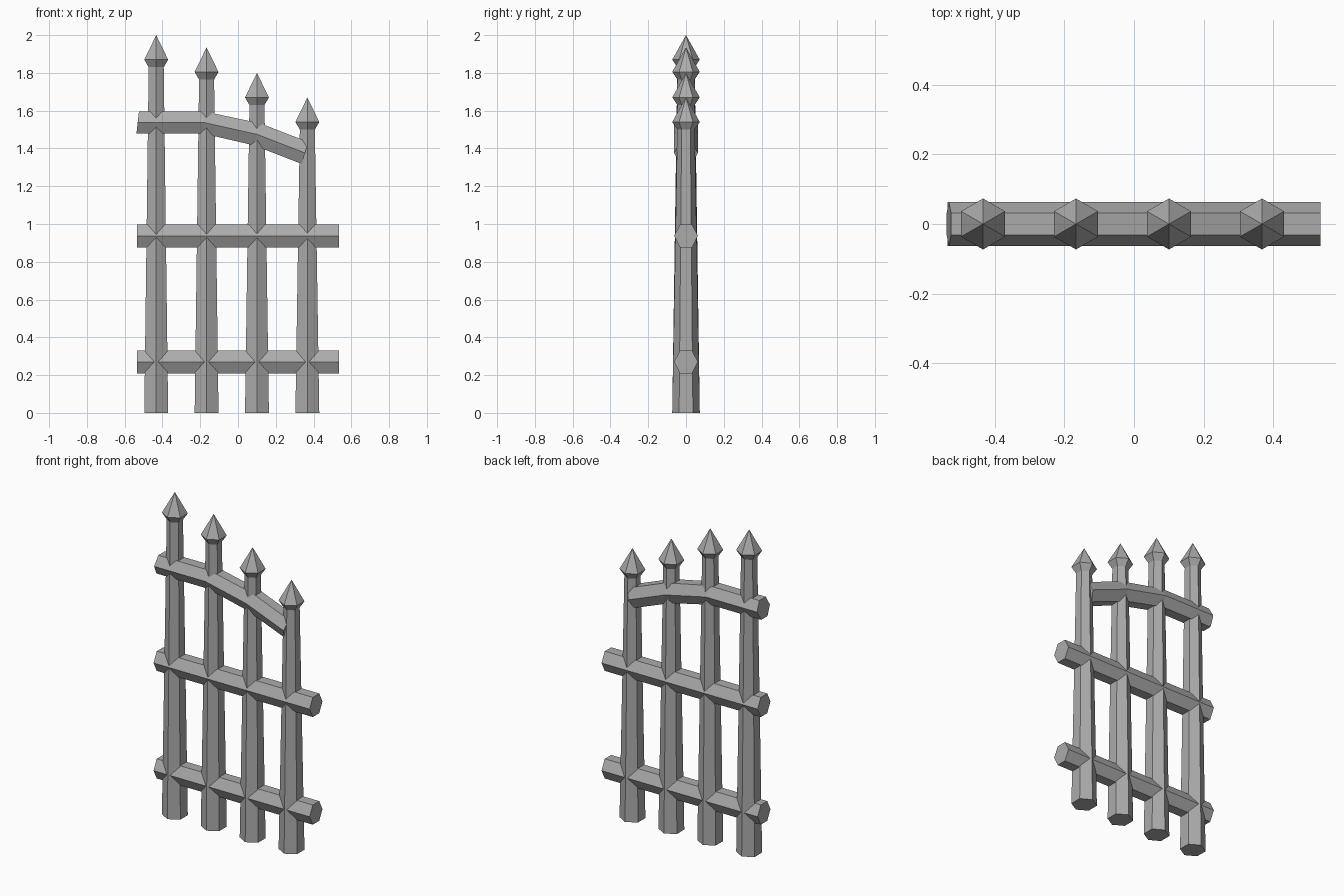
import bpy, bmesh, math

if "Cube" in bpy.data.objects:
    bpy.data.objects.remove(bpy.data.objects["Cube"], do_unlink=True)

iron = bpy.data.materials.new("grey_iron")
iron.use_nodes = True
GREY = (0.41, 0.41, 0.41, 1)
iron.diffuse_color = GREY
iron.node_tree.nodes["Principled BSDF"].inputs["Base Color"].default_value = GREY


def skin(name, rings, apex=None):
    """Bridge a list of rings; close the ends with a cap or a point."""
    bm = bmesh.new()
    loops = [[bm.verts.new(p) for p in ring] for ring in rings]
    n = len(loops[0])
    for a, b in zip(loops, loops[1:]):
        for i in range(n):
            j = (i + 1) % n
            bm.faces.new((a[i], a[j], b[j], b[i]))
    bm.faces.new(loops[0])
    if apex:
        tip = bm.verts.new(apex)
        for i in range(n):
            bm.faces.new((loops[-1][i], loops[-1][(i + 1) % n], tip))
    else:
        bm.faces.new(loops[-1])
    bmesh.ops.recalc_face_normals(bm, faces=bm.faces)
    mesh = bpy.data.meshes.new(name)
    bm.to_mesh(mesh)
    bm.free()
    mesh.materials.append(iron)
    obj = bpy.data.objects.new(name, mesh)
    bpy.context.collection.objects.link(obj)


HEX = [(math.cos(k * math.pi / 3), math.sin(k * math.pi / 3)) for k in range(6)]


def post(name, x, top):
    # Tapered hexagonal shaft, flared collar and pointed tip
    profile = [(0.073, 0), (0.046, top - 0.17), (0.073, top - 0.13)]
    rings = [[(x + r * s, r * c, z) for c, s in HEX] for r, z in profile]
    skin(name, rings, (x, 0, top))


def rail(name, stations, half):
    # Hexagonal bar with flat top; lean tilts each section along x
    rings = []
    for x, z, lean in stations:
        ring = []
        for c, s in HEX:
            dz = s / math.sin(math.pi / 3) * half
            ring.append((x + lean * dz, 0.063 * c, z + dz))
        rings.append(ring)
    skin(name, rings)


# Posts step down towards the left side
for i, top in enumerate((2.0, 1.935, 1.80, 1.67)):
    post(f"post_{i + 1}", -0.433 + i * 0.2667, top)

# Straight rails
for name, z in (("lower_rail", 0.27), ("middle_rail", 0.937)):
    rail(name, [(-0.535, z, 0), (0.535, z, 0)], 0.061)

# Bent upper rail
rail("upper_rail", [(-0.531, 1.537, 0.11), (-0.18, 1.537, 0.11),
                    (0.10, 1.475, 0.3), (0.355, 1.376, 0.3)], 0.058)
